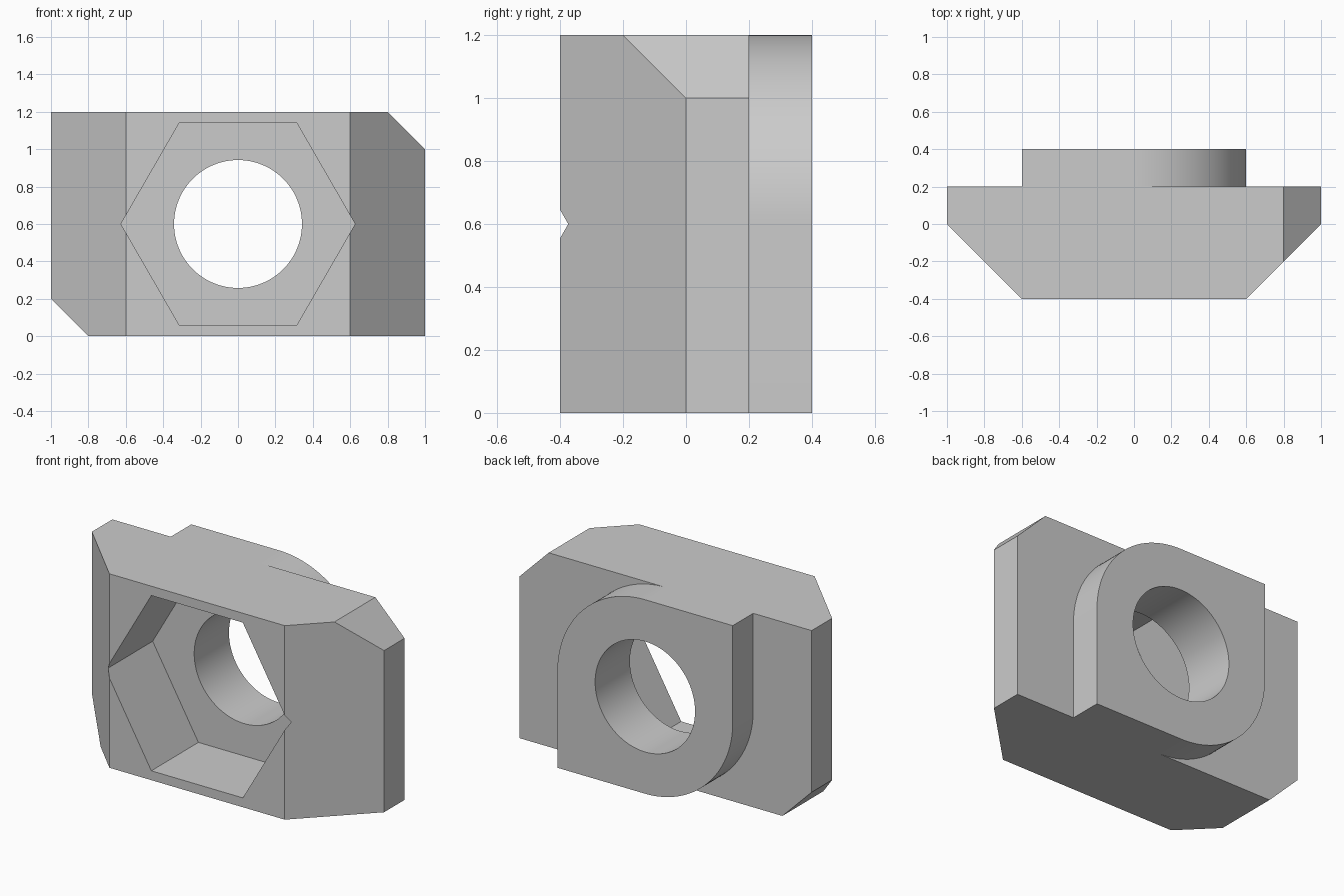
import bpy
import bmesh
from math import cos, sin, pi, radians
from mathutils import Vector

cube = bpy.data.objects.get("Cube")
if cube:
    bpy.data.objects.remove(cube, do_unlink=True)

# Single plain metal colour
grey = bpy.data.materials.new("grey_metal")
grey.use_nodes = True
colour = (0.6, 0.6, 0.6, 1)
grey.diffuse_color = colour
grey.node_tree.nodes["Principled BSDF"].inputs["Base Color"].default_value = colour

MID = 0.6      # height of the hole axis
TOP = 1.2


def prism(name, base, offset, cuts=()):
    """Extrude a closed outline by offset, then slice off everything beyond each cut plane."""
    bm = bmesh.new()
    face = bm.faces.new([bm.verts.new(p) for p in base])
    moved = bmesh.ops.extrude_face_region(bm, geom=[face])["geom"]
    verts = [v for v in moved if isinstance(v, bmesh.types.BMVert)]
    bmesh.ops.translate(bm, verts=verts, vec=Vector(offset))
    for point, normal in cuts:
        geom = bm.verts[:] + bm.edges[:] + bm.faces[:]
        cut = bmesh.ops.bisect_plane(bm, geom=geom, plane_co=point, plane_no=normal,
                                     clear_outer=True)["geom_cut"]
        rim = [e for e in cut if isinstance(e, bmesh.types.BMEdge)]
        bmesh.ops.holes_fill(bm, edges=rim, sides=0)
    bmesh.ops.recalc_face_normals(bm, faces=bm.faces)
    mesh = bpy.data.meshes.new(name)
    bm.to_mesh(mesh)
    bm.free()
    mesh.materials.append(grey)
    obj = bpy.data.objects.new(name, mesh)
    bpy.context.collection.objects.link(obj)
    return obj


def ring(radius, sides, y):
    """Regular polygon around the hole axis."""
    return [(radius * cos(2 * pi * i / sides), y, MID + radius * sin(2 * pi * i / sides))
            for i in range(sides)]


def combine(target, tool, operation):
    """Apply a boolean and remove the tool."""
    mod = target.modifiers.new(tool.name, 'BOOLEAN')
    mod.object = tool
    mod.operation = operation
    mod.solver = 'EXACT'
    bpy.context.view_layer.objects.active = target
    bpy.ops.object.modifier_apply(modifier=mod.name)
    bpy.data.objects.remove(tool, do_unlink=True)


# Wide slab with slanted front sides and two diagonally opposite clipped corners
outline = [(-1, 0.2), (-1, 0), (-0.6, -0.4), (0.6, -0.4), (1, 0), (1, 0.2)]
nut = prism("slot_nut_body", [(x, y, 0) for x, y in outline], (0, 0, TOP),
            [((1, 0, 1), (1, 0, 1)), ((-1, 0, 0.2), (-1, 0, -1))])

# Rear boss: square corners on one diagonal, full rounds on the other
STEPS = 32
quarter = [(0.6 * sin(pi / 2 * i / STEPS), 0.6 * cos(pi / 2 * i / STEPS)) for i in range(STEPS + 1)]
half = quarter + [(0.6, -0.6)]
boss_outline = half + [(-x, -z) for x, z in half]
boss = prism("rear_boss", [(x, 0.1, MID + z) for x, z in boss_outline], (0, 0.3, 0))
combine(nut, boss, 'UNION')

# Hexagonal pocket in the front and round hole right through
combine(nut, prism("hex_pocket", ring(0.626, 6, -0.6), (0, 0.66, 0)), 'DIFFERENCE')
combine(nut, prism("bolt_hole", ring(0.342, 96, -0.8), (0, 1.6, 0)), 'DIFFERENCE')

# Smooth rounds, crisp edges
bpy.ops.object.select_all(action='DESELECT')
nut.select_set(True)
bpy.context.view_layer.objects.active = nut
bpy.ops.object.shade_smooth_by_angle(angle=radians(30))
